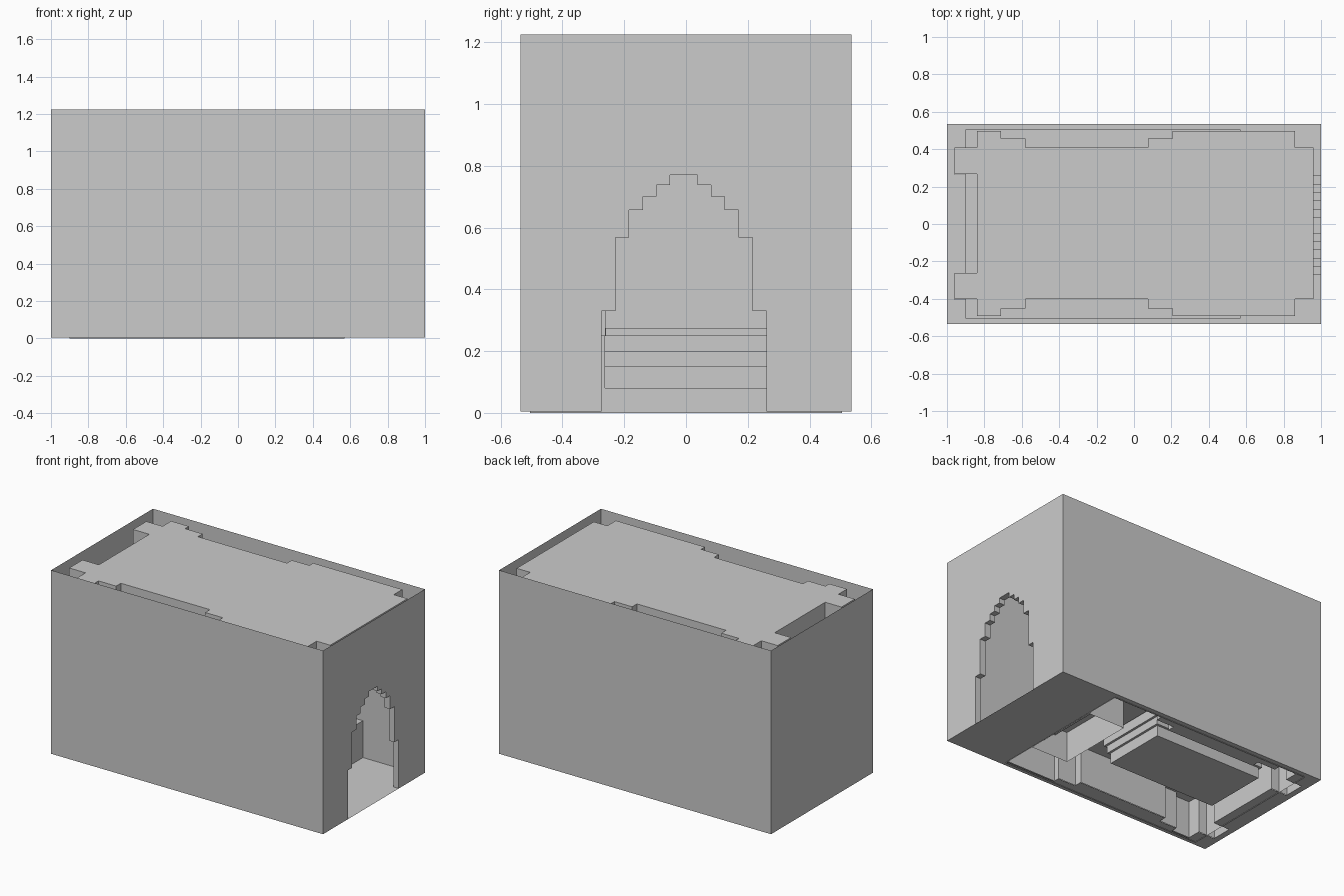
import bpy, bmesh

if "Cube" in bpy.data.objects:
    bpy.data.objects.remove(bpy.data.objects["Cube"])

Z0, CEIL, TOP = 0.005, 1.20, 1.225      # floor, ceiling and wall-top heights
HY = 0.535                              # half depth of the outer shell
CY, DY = 0.003, -0.007                  # small sideways shifts of room and door
DECK, DX0, DX1 = 0.25, -0.90, 0.57      # raised floor
SX, SW = 0.30, 0.262                    # stair recess: back and half width

# half of the room plan (mirrored over y), from the back wall to the door wall
PLAN = [(-.84, .265), (-.96, .265), (-.96, .405), (-.84, .405), (-.84, .495),
        (-.71, .495), (-.71, .455), (-.58, .455), (-.58, .405), (.075, .405),
        (.075, .455), (.205, .455), (.205, .495), (.86, .495), (.86, .405), (.96, .405)]

# stepped arch: (half width, height it rises to)
ARCH = [(.267, .33), (.222, .567), (.177, .657), (.132, .70), (.088, .737), (.045, .77)]


def make(name, faces, recalc=False):
    """One object from a list of polygons; each polygon is a list of points."""
    bm = bmesh.new()
    for pts in faces:
        bm.faces.new([bm.verts.new(p) for p in pts])
    bmesh.ops.remove_doubles(bm, verts=bm.verts, dist=1e-4)
    if recalc:
        bmesh.ops.recalc_face_normals(bm, faces=bm.faces)
    me = bpy.data.meshes.new(name)
    bm.to_mesh(me)
    bm.free()
    ob = bpy.data.objects.new(name, me)
    bpy.context.collection.objects.link(ob)
    return ob


def strip(path, za, zb, closed=False):
    """Upright walls along a plan path."""
    ends = path[1:] + path[:1] if closed else path[1:]
    return [[(*a, za), (*b, za), (*b, zb), (*a, zb)] for a, b in zip(path, ends)]


def rect(x0, x1, h):
    return [(x0, -h), (x1, -h), (x1, h), (x0, h)]


def flat(path, z):
    return [(x, y, z) for x, y in path]


def both_sides(path, z, c=0.0):
    """A flat polygon and its mirror image over y = c."""
    return [[(x, c + y, z) for x, y in path],
            [(x, c - y, z) for x, y in reversed(path)]]


# door outline as (y, z), left foot to right foot
half, z = [], Z0
for w, top in ARCH:
    half += [(w, z), (w, top)]
    z = top
door = [(DY - w, h) for w, h in half] + [(DY + w, h) for w, h in reversed(half)]


def door_wall(x, hy, c, top):
    """Wall across x with the stepped door cut up from its foot."""
    return [(x, y, h) for y, h in
            [(c - hy, Z0)] + door + [(c + hy, Z0), (c + hy, top), (c - hy, top)]]


# outer shell: three plain walls and the door wall
outer = [(1, HY), (-1, HY), (-1, -HY), (1, -HY)]
make("outer_walls", strip(outer, Z0, TOP) + [door_wall(1, HY, 0, TOP)])

# door reveal between the outer and the inner wall
make("door_reveal", [[(.96, *a), (.96, *b), (1, *b), (1, *a)]
                     for a, b in zip(door, door[1:])])

# inner room walls with pilasters and niches, and its ceiling
room = ([(x, CY - y) for x, y in reversed(PLAN)] + [(x, CY + y) for x, y in PLAN])
make("room_walls", strip(room, Z0, CEIL) + [door_wall(.96, .405, CY, CEIL)])
make("ceiling", [flat(room, CEIL)])

# ground floor: everything but the room area under the raised floor
edge = [(DX1, 0), (1, 0), (1, HY), (-1, HY), (-1, 0), (-.84, 0)] + PLAN[:13] + [(DX1, .495)]
make("ground_floor", both_sides(edge, Z0))

# raised floor: open-bottomed box with a stair recess and a pool opening
PX0, PX1, PW = -0.83, 0.045, 0.26
H = 0.505
deck_half = [(SX, 0), (SX, SW), (DX1, SW), (DX1, H), (DX0, H), (DX0, 0),
             (PX0, 0), (PX0, PW), (PX1, PW), (PX1, 0)]
sides = strip([(DX1, H), (DX0, H), (DX0, -H), (DX1, -H)], 0, DECK)
front = [[(DX1, y, h) for y, h in [(-H, 0), (H, 0), (H, DECK), (SW, DECK),
                                   (SW, .08), (-SW, .08), (-SW, DECK), (-H, DECK)]]]
make("raised_floor", both_sides(deck_half, DECK) + sides + front)

# stair set into the raised floor
tops = [.08, .15, .20, DECK]
run = (DX1 - SX) / 3
stair = strip([(DX1, SW), (SX, SW), (SX, -SW), (DX1, -SW)], 0, DECK)
for i in range(3):
    x = DX1 - i * run
    stair.append(flat(rect(x - run, x, SW), tops[i]))
    if i < 2:
        stair += strip([(x - run, -SW), (x - run, SW)], tops[i], tops[i + 1])
make("stair", stair)

# sunken pool with a raised rim and stepped sides: (inset, height)
levels = [(0, DECK), (0, .275), (.015, .275), (.015, .20), (.03, .20),
          (.03, .15), (.045, .15), (.045, .08)]
rings = [flat(rect(PX0 + i, PX1 - i, PW - i), h) for i, h in levels]
pool = [[a[k], a[(k + 1) % 4], b[(k + 1) % 4], b[k]]
        for a, b in zip(rings, rings[1:]) for k in range(4)]
make("pool", pool + [rings[-1]])
